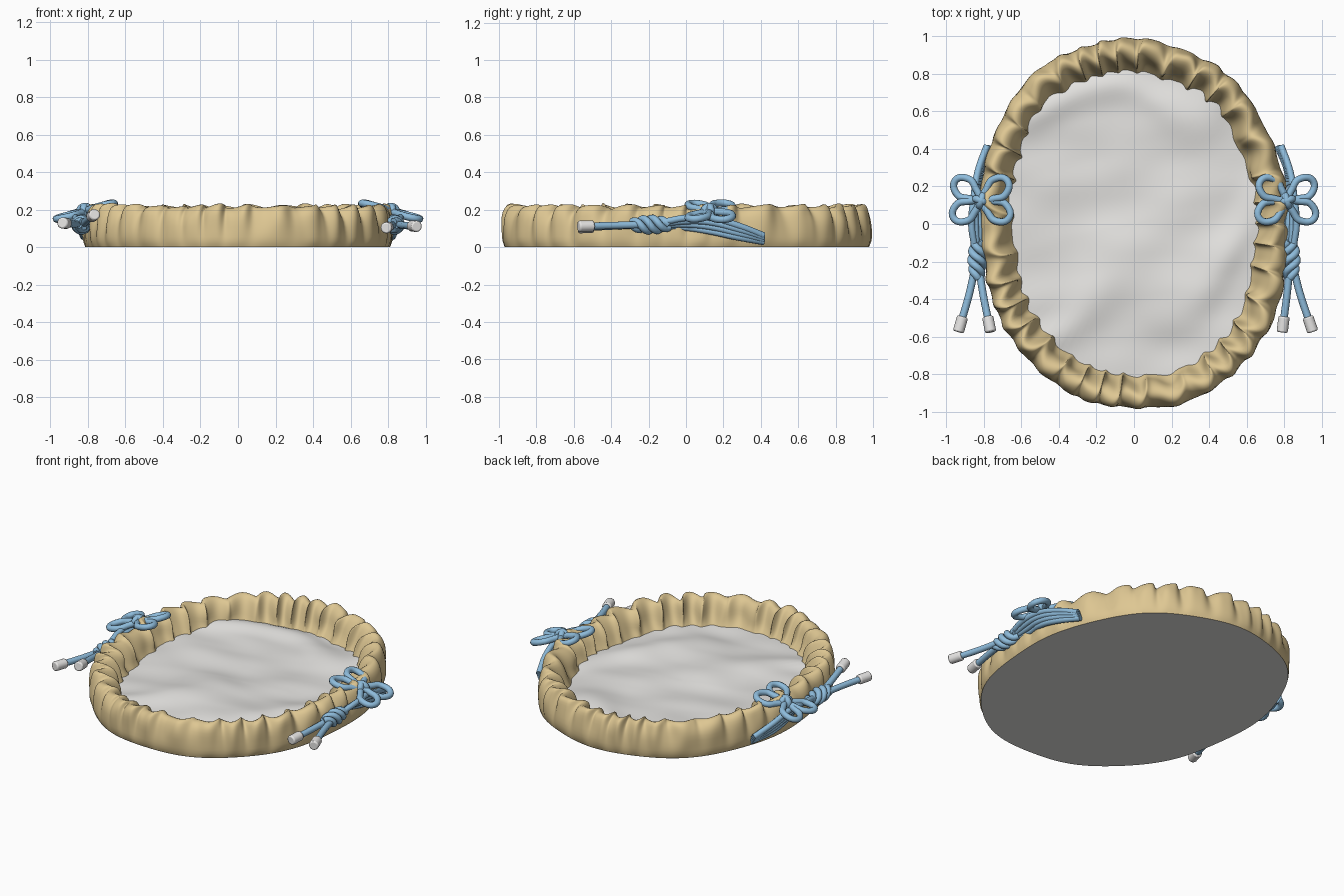
import bpy, bmesh
from math import sin, cos, pi, radians
from mathutils import Vector, noise

if "Cube" in bpy.data.objects:
    bpy.data.objects.remove(bpy.data.objects["Cube"])


def material(name, rgb):
    m = bpy.data.materials.new(name)
    m.use_nodes = True
    m.diffuse_color = (*rgb, 1)
    m.node_tree.nodes["Principled BSDF"].inputs["Base Color"].default_value = (*rgb, 1)
    return m


TAN = material("tan cloth", (0.73, 0.57, 0.29))
WHITE = material("off white cloth", (0.79, 0.78, 0.76))
BLUE = material("blue cord", (0.27, 0.50, 0.71))
CAP = material("pale grey cap", (0.80, 0.79, 0.78))


def finish(name, bm, mat, subdiv=0):
    bmesh.ops.recalc_face_normals(bm, faces=bm.faces)
    for f in bm.faces:
        f.smooth = True
    me = bpy.data.meshes.new(name)
    bm.to_mesh(me)
    bm.free()
    me.materials.append(mat)
    ob = bpy.data.objects.new(name, me)
    bpy.context.collection.objects.link(ob)
    if subdiv:
        mod = ob.modifiers.new("Smooth", "SUBSURF")
        mod.levels = mod.render_levels = subdiv
    return ob


def bridge(bm, a, b):
    for i in range(len(a)):
        j = (i + 1) % len(a)
        bm.faces.new((a[i], a[j], b[j], b[i]))


# Slightly skewed, full-cornered oval outline, moved inward by an inset
SEG = 360


def oval(t, inset):
    wob = 0.011 * (1 - cos(4 * t)) - 0.014 * sin(2 * t) + 0.005 * sin(9 * t)
    return Vector(((0.822 - inset + wob) * cos(t), (0.985 - inset + wob) * sin(t), 0))


# Gathered rim: inset, height, strength of the ruffles
PROFILE = [(0.012, 0, 0), (0.0, 0.03, 0.1), (0.0, 0.08, 0.2), (0.008, 0.14, 0.35),
           (0.022, 0.185, 0.55), (0.045, 0.213, 0.85), (0.075, 0.222, 1.05), (0.108, 0.207, 1.1),
           (0.132, 0.17, 1.0), (0.147, 0.12, 0.8), (0.16, 0.08, 0.5), (0.195, 0.03, 0.2)]

bm = bmesh.new()
rings = []
for inset, z, k in PROFILE:
    ring = []
    for i in range(SEG):
        t = 2 * pi * i / SEG
        phase = 35 * t + 1.7 * sin(3 * t + 0.5) + 1.3 * sin(7 * t)
        size = 1 + 0.4 * sin(5 * t + 2) * sin(2 * t)
        pucker = sin(phase) + 0.25 * sin(2 * phase + 4 * t)
        slide = 0.022 * k * cos(phase + 0.6)
        p = oval(t + slide, inset + k * size * 0.03 * pucker)
        crumple = noise.noise(Vector((p.x * 8, p.y * 8, z * 9)))
        p += p.normalized() * crumple * 0.02 * min(1, k * 2.5)
        p.z = z + k * (0.01 * sin(phase + 2.2) * size + 0.015 * crumple)
        ring.append(bm.verts.new(p))
    rings.append(ring)
for a, b in zip(rings, rings[1:]):
    bridge(bm, a, b)
finish("gathered_rim", bm, TAN, 1)

# Flat underside
bm = bmesh.new()
bm.faces.new([bm.verts.new(oval(2 * pi * i / SEG, 0.01)) for i in range(SEG)])
base = finish("underside", bm, WHITE)
base.data.polygons[0].use_smooth = False
if base.data.polygons[0].normal.z > 0:
    base.data.flip_normals()


# Softly creased lining
def lining_height(p):
    n = noise.noise(Vector((p.x * 1.7 + 3, p.y * 2.3, 0.4)))
    warp = 1.6 * noise.noise(Vector((p.x * 1.4, p.y * 1.4, 7)))
    fold = 0.5 + 0.5 * sin(3.5 * p.x - 6.5 * p.y + 3 * warp)
    fine = noise.noise(Vector((p.x * 3 + p.y, p.y * 5 - p.x, 2)))
    return 0.062 + 0.022 * n + 0.024 * fold ** 3 + 0.012 * fine


bm = bmesh.new()
rings = []
STEPS = 36
for r in range(1, STEPS + 1):
    ring = []
    for i in range(120):
        p = oval(2 * pi * i / 120, 0.125) * (r / STEPS)
        p.z = lining_height(p)
        ring.append(bm.verts.new(p))
    rings.append(ring)
for a, b in zip(rings, rings[1:]):
    bridge(bm, a, b)
bm.faces.new(rings[0])
lining = finish("lining", bm, WHITE)
if lining.data.polygons[0].normal.z < 0:
    lining.data.flip_normals()


# Cords
def cord(name, points, radius=0.017, closed=False):
    cu = bpy.data.curves.new(name, "CURVE")
    cu.dimensions = "3D"
    cu.bevel_depth = radius
    cu.bevel_resolution = 3
    cu.resolution_u = 6
    cu.use_fill_caps = True
    sp = cu.splines.new("BEZIER")
    sp.bezier_points.add(len(points) - 1)
    for bp, p in zip(sp.bezier_points, points):
        bp.co = p
        bp.handle_left_type = bp.handle_right_type = "AUTO"
    sp.use_cyclic_u = closed
    cu.materials.append(BLUE)
    ob = bpy.data.objects.new(name, cu)
    bpy.context.collection.objects.link(ob)
    bpy.ops.object.select_all(action="DESELECT")
    ob.select_set(True)
    bpy.context.view_layer.objects.active = ob
    bpy.ops.object.convert(target="MESH")
    bpy.ops.object.shade_smooth()


def end_cap(name, tip, direction):
    d = Vector(direction).normalized()
    bpy.ops.mesh.primitive_cylinder_add(vertices=20, radius=0.03, depth=0.085, location=tip,
                                        rotation=d.to_track_quat("Z", "Y").to_euler())
    ob = bpy.context.object
    ob.name = name
    ob.data.materials.append(CAP)
    mod = ob.modifiers.new("Round", "BEVEL")
    mod.width, mod.segments = 0.008, 2
    bpy.ops.object.shade_smooth_by_angle(angle=radians(50))


# Each side: sign of x, then x and z of the two tail ends
for side, s, ends in (("left", 1, ((0.795, 0.105), (0.94, 0.112))),
                      ("right", -1, ((0.772, 0.168), (0.925, 0.128)))):
    def at(x, y, z):
        return Vector((s * x, y, z))

    # Four-loop bow, tilted down towards the outside
    for n, angle in enumerate((37, 143, -32, 212)):
        a = radians(angle)
        loop = []
        for u, v in ((0.02, 0), (0.065, 0.035), (0.12, 0.052), (0.175, 0),
                     (0.12, -0.052), (0.065, -0.035)):
            dx, dy = u * cos(a) - v * sin(a), u * sin(a) + v * cos(a)
            loop.append(at(0.814 + dx, 0.125 + dy, 0.192 - 0.28 * dx + 0.1 * v))
        cord(f"{side}_bow_loop_{n + 1}", loop, 0.0195, True)
    # Bow centre wraps
    for n, a in enumerate((0.3, 1.9)):
        wrap = [at(0.815 + 0.03 * cos(b) * cos(a), 0.125 + 0.03 * cos(b) * sin(a),
                   0.19 + 0.027 * sin(b)) for b in (0, pi / 2, pi, 3 * pi / 2)]
        cord(f"{side}_bow_wrap_{n + 1}", wrap, 0.02, True)

    # Strands leaving the rim and running under the bow
    for n in range(4):
        o = (n - 1.5) * 0.8
        cord(f"{side}_strand_{n + 1}",
             [at(0.775 + 0.008 * o, 0.415, 0.045 + 0.014 * o),
              at(0.825 + 0.006 * o, 0.28, 0.083 + 0.026 * o),
              at(0.842 + 0.012 * o, 0.12, 0.122 + 0.03 * o),
              at(0.835 + 0.026 * o, 0.0, 0.13 + 0.022 * o),
              at(0.832 + 0.015 * o, -0.12, 0.122 + 0.01 * o)], 0.018)

    # Braided knot
    for n in range(3):
        braid = []
        for i in range(13):
            f = i / 12
            b = 2.6 * pi * f + 2 * pi * n / 3
            r = 0.016 + 0.018 * sin(pi * f)
            braid.append(at(0.835 + r * cos(b), -0.09 - 0.2 * f, 0.12 + r * sin(b)))
        cord(f"{side}_knot_strand_{n + 1}", braid, 0.02)

    # Tails with end caps
    for n, (x, z) in enumerate(ends):
        mid = at(0.835 + (x - 0.835) * 0.5, -0.38, 0.06 + 0.5 * z)
        tip = at(x, -0.535, z)
        cord(f"{side}_tail_{n + 1}", [at(0.835 + 0.15 * (x - 0.835), -0.24, 0.12), mid, tip], 0.02)
        end_cap(f"{side}_end_cap_{n + 1}", tip, tip - mid)
